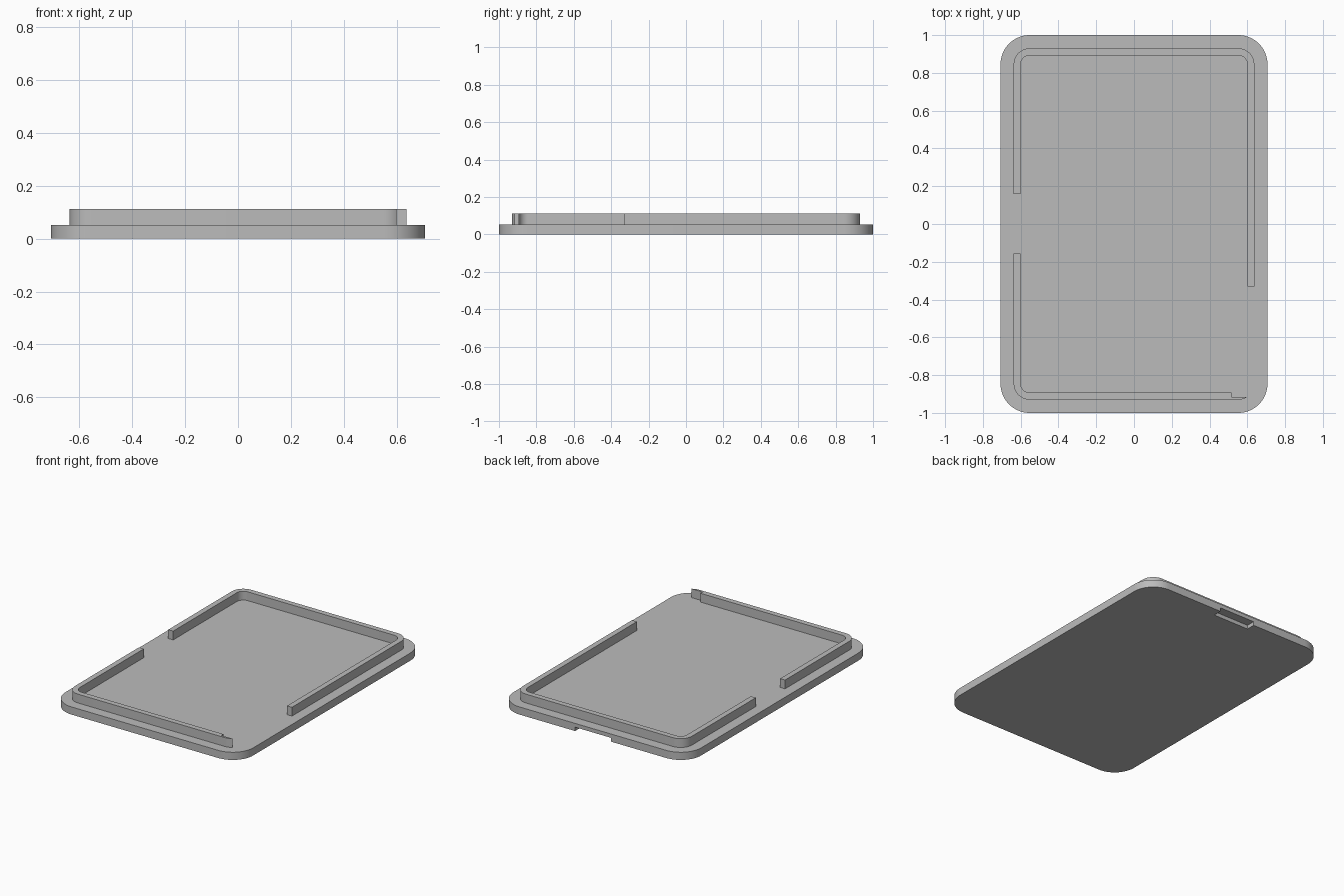
import bpy, bmesh
from math import cos, sin, pi

cube = bpy.data.objects.get("Cube")
if cube:
    bpy.data.objects.remove(cube, do_unlink=True)

PLATE_TOP, RIM_TOP = 0.052, 0.112
RIM_X, RIM_Y, WALL = 0.637, 0.93, 0.037
RIM_R = 0.085

grey = bpy.data.materials.new("plain grey")
grey.use_nodes = True
colour = (0.5, 0.5, 0.5, 1)
grey.diffuse_color = colour
grey.node_tree.nodes["Principled BSDF"].inputs["Base Color"].default_value = colour


def corner(sx, sy, hx, hy, r, steps=16):
    """Arc round one corner, running from the side edge to the end edge."""
    return [(sx * (hx - r + r * cos(pi / 2 * i / steps)),
             sy * (hy - r + r * sin(pi / 2 * i / steps))) for i in range(steps + 1)]


def extrude(name, outline, z0, z1):
    """Solid made by raising a flat outline from z0 to z1."""
    bm = bmesh.new()
    face = bm.faces.new([bm.verts.new((x, y, z0)) for x, y in outline])
    raised = bmesh.ops.extrude_face_region(bm, geom=[face], use_keep_orig=True)
    for v in raised["geom"]:
        if isinstance(v, bmesh.types.BMVert):
            v.co.z = z1
    bmesh.ops.recalc_face_normals(bm, faces=bm.faces)
    mesh = bpy.data.meshes.new(name)
    bm.to_mesh(mesh)
    bm.free()
    mesh.materials.append(grey)
    obj = bpy.data.objects.new(name, mesh)
    bpy.context.collection.objects.link(obj)
    return obj


def smooth(obj):
    bpy.ops.object.select_all(action='DESELECT')
    obj.select_set(True)
    bpy.context.view_layer.objects.active = obj
    bpy.ops.object.shade_smooth_by_angle(angle=pi / 6)


def rim_corner(sx, sy, inset=0):
    return corner(sx, sy, RIM_X - inset, RIM_Y - inset, RIM_R - inset)


# Rounded plate
plate_size = (0.707, 1.0, 0.155)
plate = extrude("base_plate",
                corner(1, 1, *plate_size) + corner(-1, 1, *plate_size)[::-1]
                + corner(-1, -1, *plate_size) + corner(1, -1, *plate_size)[::-1],
                0, PLATE_TOP)

# Finger notch under the back edge
cutter = extrude("notch_cutter", [(-0.135, 0.94), (0.135, 0.94), (0.135, 1.1), (-0.135, 1.1)],
                 -0.1, 0.026)
cutter.hide_render = True
notch = plate.modifiers.new("finger_notch", 'BOOLEAN')
notch.operation, notch.solver, notch.object = 'DIFFERENCE', 'EXACT', cutter
bpy.context.view_layer.objects.active = plate
bpy.ops.object.modifier_apply(modifier=notch.name)
bpy.data.objects.remove(cutter, do_unlink=True)

# Back rim: left side, back and right side in one wall
back_outer = rim_corner(1, 1) + rim_corner(-1, 1)[::-1]
back_inner = rim_corner(-1, 1, WALL) + rim_corner(1, 1, WALL)[::-1]
back_rim = extrude("back_rim",
                   [(RIM_X, -0.33)] + back_outer + [(-RIM_X, 0.16), (-RIM_X + WALL, 0.16)]
                   + back_inner + [(RIM_X - WALL, -0.33)],
                   PLATE_TOP, RIM_TOP)

# Front rim, thinned to a lip where it reaches the open corner
lip_y = -0.915
lip_arc = [p for p in rim_corner(1, -1)[::-1] if p[1] < lip_y]
lip_end = (RIM_X - RIM_R + (RIM_R ** 2 - (RIM_Y - RIM_R + lip_y) ** 2) ** 0.5, lip_y)
front_rim = extrude("front_rim",
                    [(-RIM_X, -0.155)] + rim_corner(-1, -1) + lip_arc
                    + [lip_end, (0.515, lip_y), (0.515, -RIM_Y + WALL)]
                    + rim_corner(-1, -1, WALL)[::-1] + [(-RIM_X + WALL, -0.155)],
                    PLATE_TOP, RIM_TOP)

for part in (plate, back_rim, front_rim):
    smooth(part)
